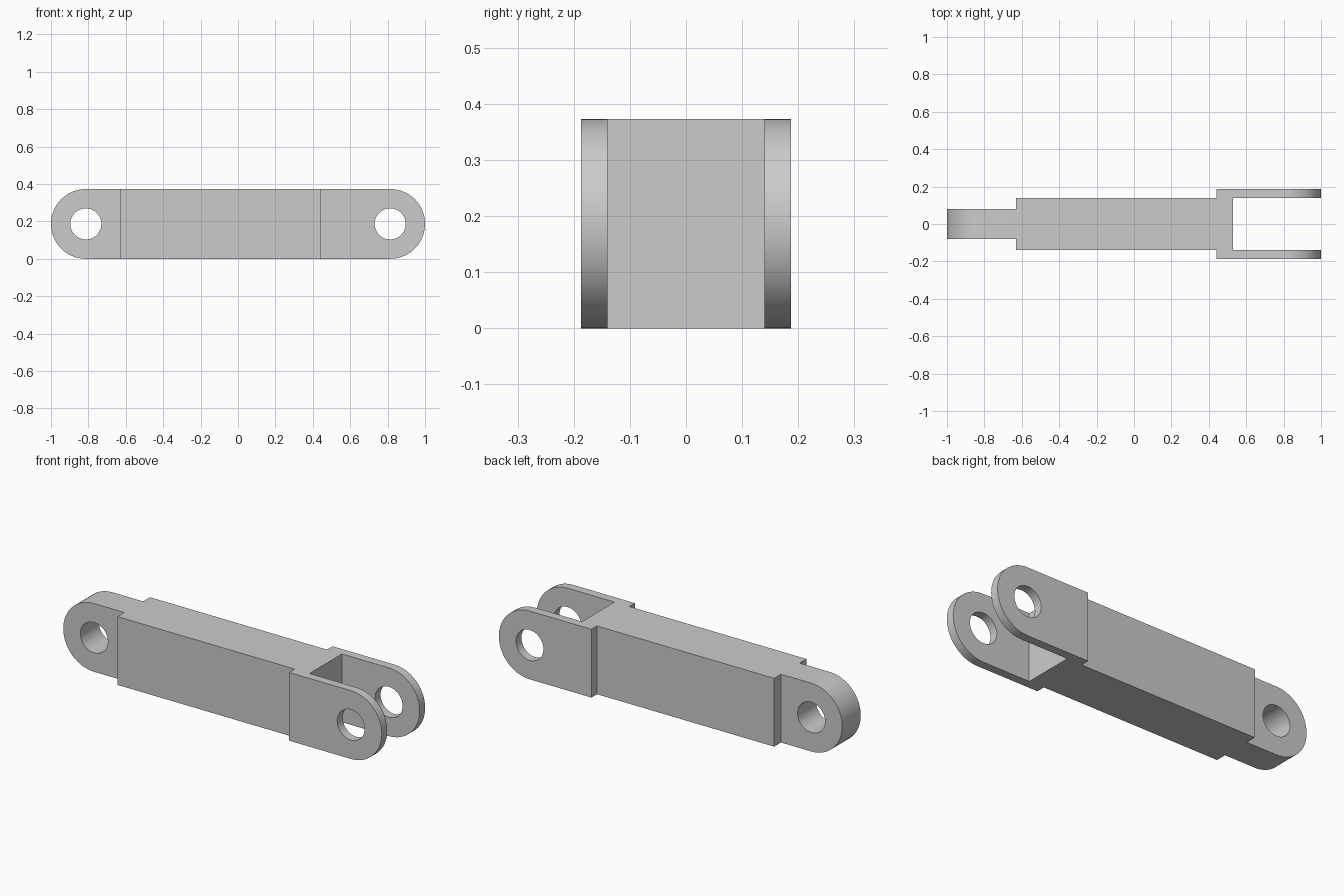
import bpy, bmesh, math
from mathutils import Vector

if "Cube" in bpy.data.objects:
    bpy.data.objects.remove(bpy.data.objects["Cube"], do_unlink=True)

HEIGHT = 0.373
RADIUS = HEIGHT / 2
PIN_X = 1 - RADIUS
HOLE_RADIUS = 0.083

grey = bpy.data.materials.new("plain grey")
grey.use_nodes = True
grey.diffuse_color = (0.6, 0.6, 0.6, 1)
grey.node_tree.nodes["Principled BSDF"].inputs["Base Color"].default_value = (0.6, 0.6, 0.6, 1)


def extrude(name, outline, offset):
    """Close an outline and extrude it along the offset."""
    bm = bmesh.new()
    face = bm.faces.new([bm.verts.new(p) for p in outline])
    grown = bmesh.ops.extrude_face_region(bm, geom=[face])["geom"]
    bmesh.ops.translate(bm, vec=Vector(offset),
                        verts=[v for v in grown if isinstance(v, bmesh.types.BMVert)])
    bmesh.ops.recalc_face_normals(bm, faces=bm.faces)
    mesh = bpy.data.meshes.new(name)
    bm.to_mesh(mesh)
    bm.free()
    mesh.materials.append(grey)
    obj = bpy.data.objects.new(name, mesh)
    bpy.context.collection.objects.link(obj)
    return obj


def arc(x, radius, start, sweep, steps, y):
    """Points of an arc in the side plane."""
    return [(x + radius * math.cos(start + sweep * i / steps), y,
             RADIUS + radius * math.sin(start + sweep * i / steps)) for i in range(steps + 1)]


def cut(target, cutter, operation):
    mod = target.modifiers.new(operation.title(), "BOOLEAN")
    mod.operation = operation
    mod.solver = "EXACT"
    mod.object = cutter
    cutter.hide_render = True
    bpy.context.view_layer.objects.active = target
    bpy.ops.object.modifier_apply(modifier=mod.name)
    bpy.data.objects.remove(cutter, do_unlink=True)


# Link arm: stepped plan with the tongue at one end and the fork at the other
half = [(-1.1, 0.08), (-0.63, 0.08), (-0.63, 0.139), (0.44, 0.139),
        (0.44, 0.187), (1.1, 0.187), (1.1, 0.14), (0.53, 0.14)]
plan = half + [(x, -y) for x, y in reversed(half)]
link = extrude("link_arm", [(x, y, -0.1) for x, y in plan], (0, 0, HEIGHT + 0.2))

# Rounded ends
stadium = (arc(PIN_X, RADIUS, -math.pi / 2, math.pi, 32, -0.4)
           + arc(-PIN_X, RADIUS, math.pi / 2, math.pi, 32, -0.4))
cut(link, extrude("end_rounder", stadium, (0, 0.8, 0)), "INTERSECT")

# Pin holes
for x in (-PIN_X, PIN_X):
    circle = arc(x, HOLE_RADIUS, 0, math.tau, 48, -0.4)[:-1]
    cut(link, extrude("hole_cutter", circle, (0, 0.8, 0)), "DIFFERENCE")

# Smooth curves with crisp edges
bpy.ops.object.select_all(action="DESELECT")
link.select_set(True)
bpy.context.view_layer.objects.active = link
bpy.ops.object.shade_smooth_by_angle(angle=math.radians(30))
